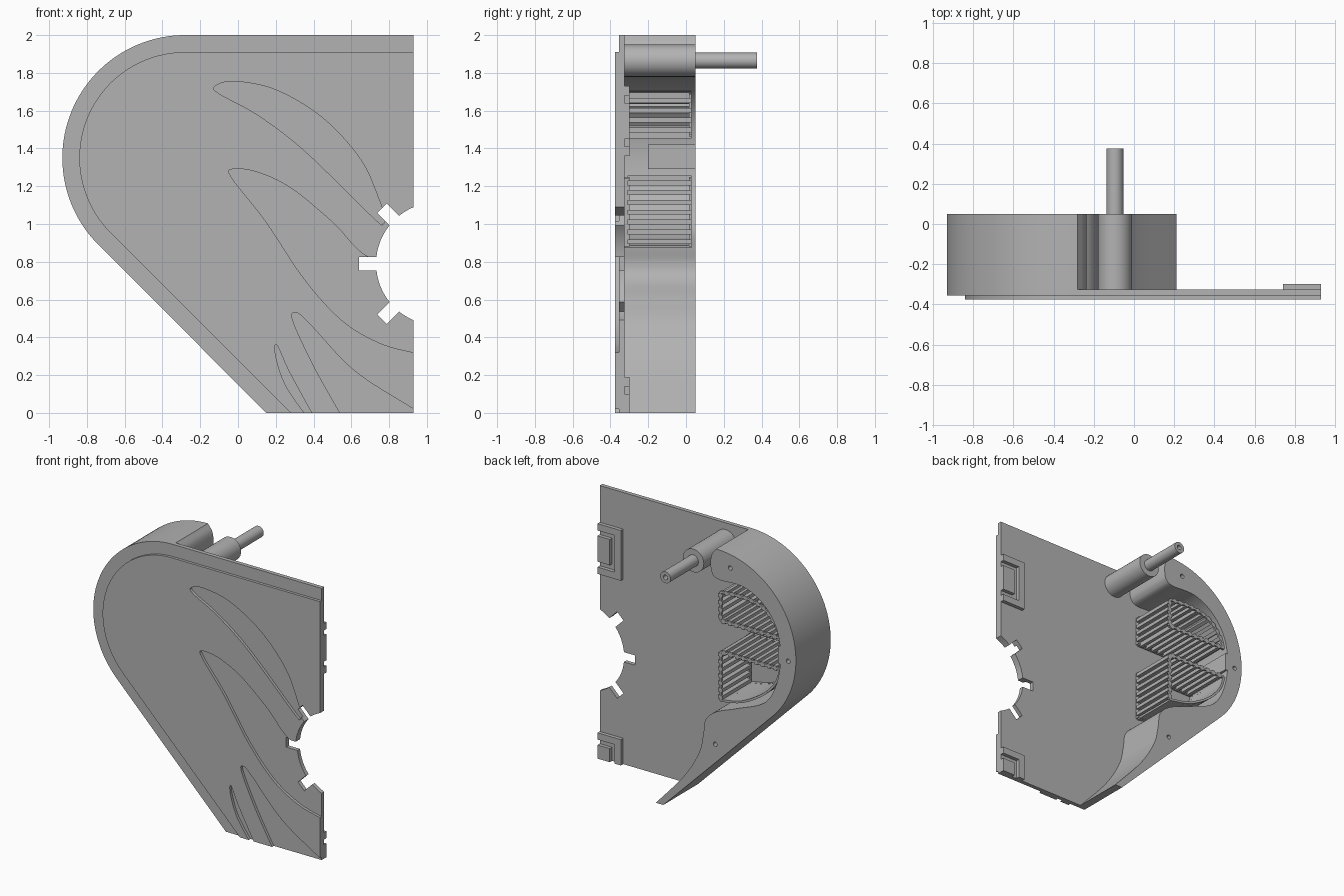
import bpy, bmesh
from math import sin, cos, pi, radians
from mathutils import Vector

old = bpy.data.objects.get("Cube")
if old:
    bpy.data.objects.remove(old, do_unlink=True)

grey = bpy.data.materials.new("plain_grey")
grey.use_nodes = True
grey.diffuse_color = (0.45, 0.45, 0.45, 1)
grey.node_tree.nodes["Principled BSDF"].inputs["Base Color"].default_value = (0.45, 0.45, 0.45, 1)


# ---- helpers: outlines are lists of (x, z), extruded along y ----
def arc(cx, cz, r, a0, a1, n=32):
    angles = [radians(a0 + (a1 - a0) * i / n) for i in range(n + 1)]
    return [(cx + r * cos(a), cz + r * sin(a)) for a in angles]


def circle(cx, cz, r, n=32):
    return arc(cx, cz, r, 0, 360, n)[:-1]


def rect(x0, x1, z0, z1):
    return [(x0, z0), (x1, z0), (x1, z1), (x0, z1)]


def spline(pts, n=8):
    """Smooth curve through the given points."""
    p = [Vector(q) for q in pts]
    p = [2 * p[0] - p[1]] + p + [2 * p[-1] - p[-2]]
    out = []
    for a, b, c, d in zip(p, p[1:], p[2:], p[3:]):
        for i in range(n):
            t = i / n
            out.append(0.5 * (2 * b + (c - a) * t + (2 * a - 5 * b + 4 * c - d) * t ** 2
                              + (3 * b - a - 3 * c + d) * t ** 3))
    return [tuple(q) for q in out] + [tuple(pts[-1])]


def solid(name, parts):
    """One object from several (outline, y0, y1) prisms."""
    bm = bmesh.new()
    for outline, y0, y1 in parts:
        front = [bm.verts.new((x, y0, z)) for x, z in outline]
        back = [bm.verts.new((x, y1, z)) for x, z in outline]
        bm.faces.new(front)
        bm.faces.new(back[::-1])
        for i in range(len(front)):
            j = (i + 1) % len(front)
            bm.faces.new((front[i], back[i], back[j], front[j]))
    bmesh.ops.recalc_face_normals(bm, faces=bm.faces)
    mesh = bpy.data.meshes.new(name)
    bm.to_mesh(mesh)
    bm.free()
    mesh.materials.append(grey)
    ob = bpy.data.objects.new(name, mesh)
    bpy.context.collection.objects.link(ob)
    return ob


def activate(ob):
    bpy.ops.object.select_all(action='DESELECT')
    ob.select_set(True)
    bpy.context.view_layer.objects.active = ob


def cut(ob, outlines, y0, y1):
    for outline in outlines:
        cutter = solid("cutter", [(outline, y0, y1)])
        cutter.hide_render = True
        mod = ob.modifiers.new("cut", 'BOOLEAN')
        mod.operation, mod.solver, mod.object = 'DIFFERENCE', 'EXACT', cutter
        activate(ob)
        bpy.ops.object.modifier_apply(modifier=mod.name)
        bpy.data.objects.remove(cutter, do_unlink=True)


def finish(ob):
    activate(ob)
    bpy.ops.object.shade_smooth_by_angle(angle=radians(30))


CX, CZ, R = -0.28, 1.35, 0.65
FRONT, STEP, BACK, RIM = -0.375, -0.355, -0.325, 0.05


def panel(r, foot, top):
    return [(foot, 0), (0.93, 0), (0.93, top)] + arc(CX, CZ, r, 90, 225, 48)


# hub opening with three radial slots
hub = (1.056, 0.79)
hub_cuts = [circle(*hub, 0.325, 64)]
for deg in (135, 180, 225):
    u = Vector((cos(radians(deg)), sin(radians(deg))))
    v = Vector((-u.y, u.x)) * 0.036
    c = Vector(hub)
    hub_cuts.append([tuple(c + u * r + v * s) for r, s in ((0.2, -1), (0.415, -1), (0.415, 1), (0.2, 1))])

# back plate
plate = solid("back_plate", [(panel(R, 0.15, 2.0), STEP, BACK)])
cut(plate, hub_cuts, -0.5, 0)
finish(plate)

# raised front layer with feather-shaped recesses
face = solid("front_layer", [(panel(0.56, 0.278, 1.91), FRONT, STEP)])
feathers = [
    spline([(0.77, 1.0), (0.72, 1.03), (0.35, 1.39), (0.1, 1.58), (-0.1, 1.69), (-0.12, 1.73),
            (-0.02, 1.755), (0.2, 1.71), (0.45, 1.56), (0.65, 1.34), (0.75, 1.12), (0.78, 1.02)]),
    spline([(1.0, 0.31), (0.93, 0.32), (0.75, 0.37), (0.55, 0.49), (0.35, 0.71), (0.15, 1.01),
            (-0.03, 1.24), (-0.03, 1.29), (0.1, 1.275), (0.28, 1.19), (0.5, 1.01), (0.7, 0.82),
            (1.0, 0.8)]),
    spline([(0.56, -0.03), (0.54, 0), (0.4, 0.25), (0.29, 0.49), (0.31, 0.53), (0.38, 0.47),
            (0.62, 0.22), (0.93, 0.02), (1.0, -0.03)]),
    spline([(0.37, -0.03), (0.35, 0), (0.25, 0.15), (0.2, 0.3), (0.205, 0.36), (0.27, 0.22),
            (0.39, 0), (0.41, -0.03)]),
]
cut(face, feathers, -0.5, -0.34)
cut(face, hub_cuts, -0.5, 0)
finish(face)

# deep side wall, from the pointed tail round to the rounded top end
outer = [(0.21, 0), (0.15, 0)] + arc(CX, CZ, R, 225, 90, 48)
inner = spline([(-0.28, 2.0), (-0.245, 1.95), (-0.235, 1.88), (-0.25, 1.81), (-0.31, 1.78),
                (-0.5, 1.78), (-0.66, 1.70), (-0.77, 1.55), (-0.805, 1.35), (-0.77, 1.13),
                (-0.67, 0.97), (-0.45, 0.87), (-0.28, 0.80), (-0.195, 0.72), (-0.175, 0.6),
                (-0.14, 0.46), (-0.02, 0.26), (0.21, 0)])
wall = solid("side_wall", [(outer + inner[1:-1], BACK, RIM)])
screws = [(-0.395, 1.89), (-0.867, 1.33), (-0.273, 0.56)]
cut(wall, [circle(x, z, 0.016, 16) for x, z in screws], -0.1, 0.2)
finish(wall)

# pad behind the middle screw
finish(solid("screw_pad", [(rect(-0.83, -0.785, 1.29, 1.42), -0.2, RIM - 0.001)]))

# pivot post and hollow pin
finish(solid("pivot_post", [(circle(-0.095, 1.865, 0.085), BACK, RIM)]))
pin = solid("pivot_pin", [(circle(-0.095, 1.865, 0.042), RIM, 0.375)])
cut(pin, [circle(-0.095, 1.865, 0.018, 16)], 0.3, 0.5)
finish(pin)


# ---- vent cages: bars along y around an outline, tied by thin frames ----
def strips(path, width):
    out = []
    for a, b in zip(path, path[1:]):
        a, b = Vector(a), Vector(b)
        d = (b - a).normalized()
        n = Vector((-d.y, d.x)) * width / 2
        out.append([tuple(q) for q in (a - n, b - n, b + n, a + n)])
    return out


def bars(path, gap, width, depth):
    out, travelled = [], gap / 2
    for a, b in zip(path, path[1:]):
        a, b = Vector(a), Vector(b)
        length = (b - a).length
        d = (b - a) / length
        while travelled < length:
            p = a + d * travelled
            out += strips([p - d * width / 2, p + d * width / 2], depth)
            travelled += gap
        travelled -= length
    return out


def cage(name, curve, shell):
    loop = curve + [curve[0]]
    flat = [curve[-1], (curve[-1][0], curve[0][1]), curve[0]]
    parts = [(q, -0.31, 0.03) for q in bars(flat, 0.052, 0.026, 0.035)]
    ties = strips(curve, 0.016) + strips(flat, 0.016)
    parts += [(q, 0.015, 0.03) for q in ties] + [(q, BACK, -0.3) for q in ties]
    if shell:
        parts += [(q, -0.31, 0.029) for q in strips(curve, 0.014)]
    else:
        parts += [(q, -0.31, 0.03) for q in bars(curve, 0.052, 0.026, 0.03)]
    return solid(name, parts)


cage("upper_vent", spline([(-0.79, 1.47), (-0.76, 1.54), (-0.66, 1.65), (-0.5, 1.69), (-0.3, 1.68)], 4), False)
cage("lower_vent", spline([(-0.79, 1.24), (-0.75, 1.13), (-0.65, 1.02), (-0.48, 0.92), (-0.3, 0.88)], 4), True)

# clip brackets on the back of the plate, beside the straight edge
CLIP = -0.298
solid("upper_clip", [(q, BACK, CLIP) for q in (
    rect(0.74, 0.79, 1.36, 1.73), rect(0.79, 0.93, 1.68, 1.73),
    rect(0.79, 0.93, 1.36, 1.41), rect(0.83, 0.93, 1.45, 1.64))])
solid("lower_clip", [(q, BACK, CLIP) for q in (
    rect(0.74, 0.79, 0, 0.19), rect(0.79, 0.93, 0.14, 0.19), rect(0.83, 0.93, 0, 0.1))])
